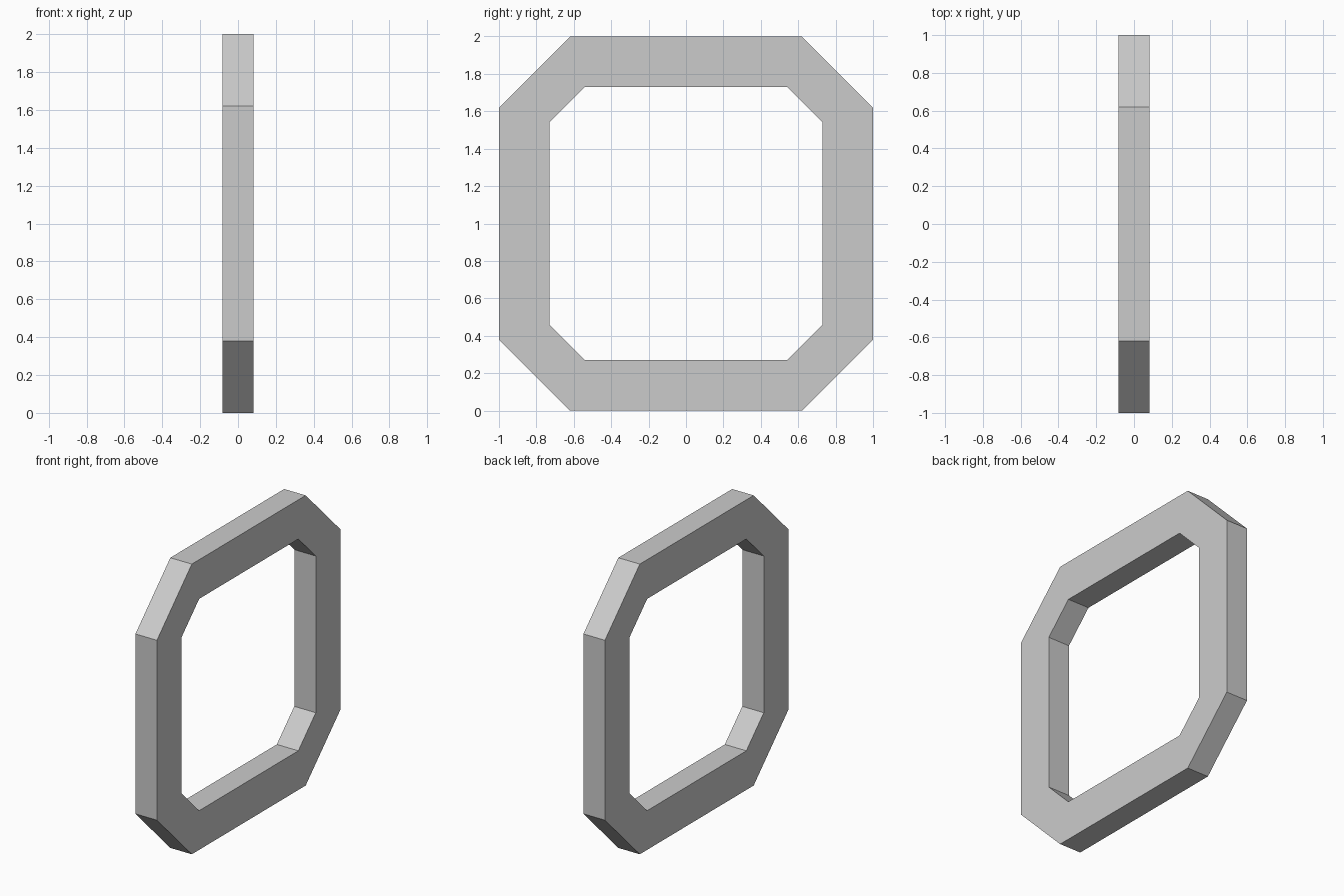
import bpy, bmesh

if "Cube" in bpy.data.objects:
    bpy.data.objects.remove(bpy.data.objects["Cube"])

DEPTH = 0.082  # half thickness along x


def octagon(half, flat):
    """Square with cut corners in the yz plane, centred on z = 1."""
    pts = [(half, -flat), (half, flat), (flat, half), (-flat, half),
           (-half, flat), (-half, -flat), (-flat, -half), (flat, -half)]
    return [(y, z + 1) for y, z in pts]


bm = bmesh.new()

# Four matching loops: outer and inner rim on both sides
rings = [[bm.verts.new((x, y, z)) for y, z in octagon(half, flat)]
         for x, half, flat in ((DEPTH, 1.0, 0.62), (DEPTH, 0.73, 0.54),
                               (-DEPTH, 0.73, 0.54), (-DEPTH, 1.0, 0.62))]

# Bridge each loop to the next, closing the frame
for i, ring in enumerate(rings):
    other = rings[(i + 1) % 4]
    for k in range(8):
        n = (k + 1) % 8
        bm.faces.new((ring[k], ring[n], other[n], other[k]))

bmesh.ops.recalc_face_normals(bm, faces=bm.faces)
mesh = bpy.data.meshes.new("octagonal_frame")
bm.to_mesh(mesh)
bm.free()
bpy.context.collection.objects.link(bpy.data.objects.new("octagonal_frame", mesh))
